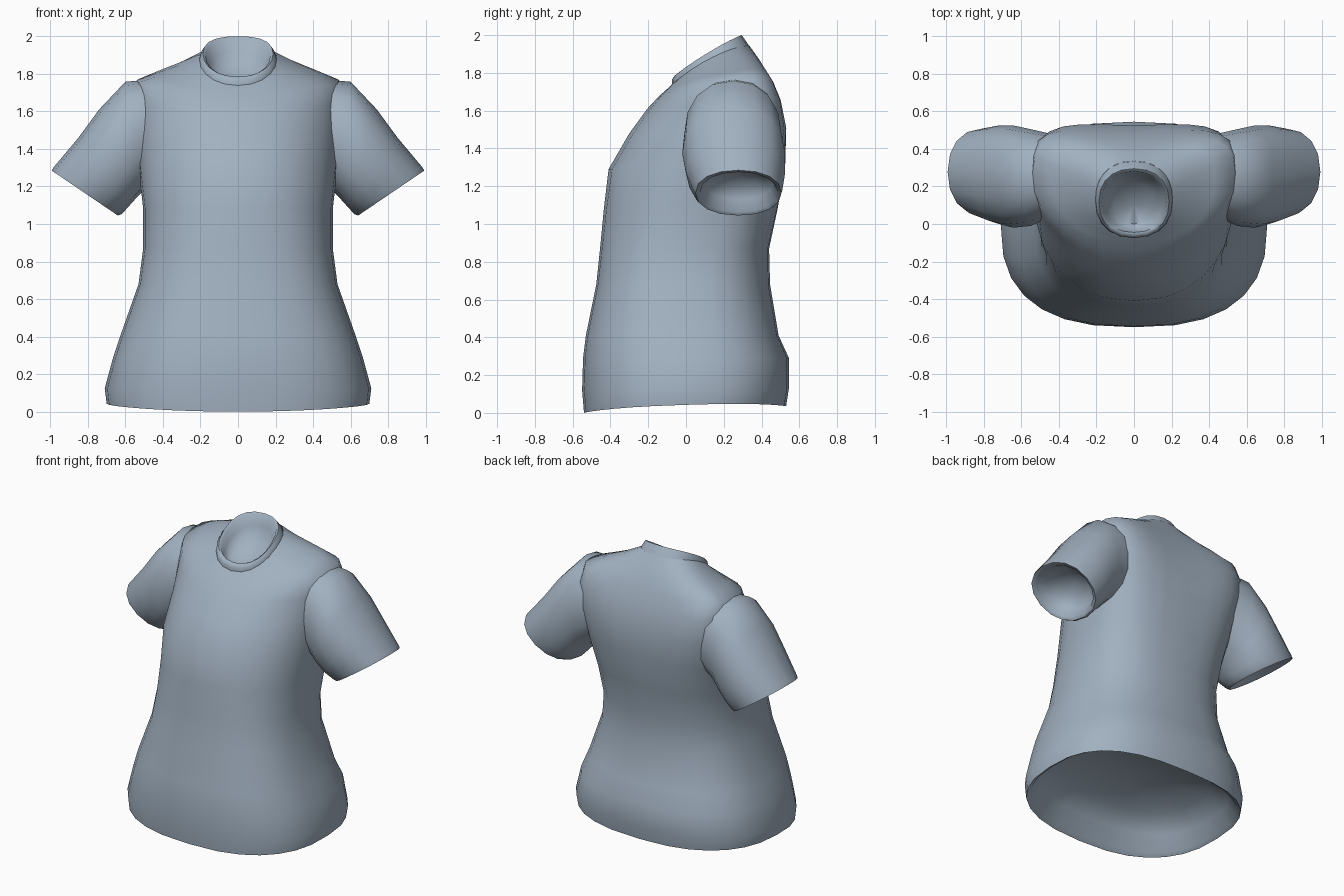
import bpy
import bmesh
import math
from mathutils import Vector

cube = bpy.data.objects.get("Cube")
if cube:
    bpy.data.objects.remove(cube, do_unlink=True)

# Cloth material
cloth = bpy.data.materials.new("blue grey cloth")
cloth.use_nodes = True
colour = (0.36, 0.44, 0.53, 1)
cloth.diffuse_color = colour
bsdf = cloth.node_tree.nodes["Principled BSDF"]
bsdf.inputs["Base Color"].default_value = colour
bsdf.inputs["Roughness"].default_value = 0.8


def power(v, p):
    return math.copysign(abs(v) ** p, v)


def ring(bm, a, b, side, bend, p, n):
    """Rounded-square ring between points a and b, widened along side, with its sides moved by bend."""
    a, b, side, bend = Vector(a), Vector(b), Vector(side), Vector(bend)
    verts = []
    for i in range(n):
        t = math.tau * i / n
        c, s = power(math.cos(t), p), power(math.sin(t), p)
        verts.append(bm.verts.new((a + b) / 2 + (a - b) / 2 * s + side * c + bend * c * c))
    return verts


def loft(name, rings, n, cap_start=None, cap_end=None):
    """Skin a list of rings, closing an end with a fan to a given point."""
    bm = bmesh.new()
    loops = [ring(bm, *r, n) for r in rings]
    for lo, hi in zip(loops, loops[1:]):
        for i in range(n):
            j = (i + 1) % n
            bm.faces.new((lo[i], lo[j], hi[j], hi[i]))
    for loop, point in ((loops[0], cap_start), (loops[-1], cap_end)):
        if point:
            tip = bm.verts.new(point)
            for i in range(n):
                bm.faces.new((loop[i], loop[(i + 1) % n], tip))
    bmesh.ops.recalc_face_normals(bm, faces=bm.faces)
    mesh = bpy.data.meshes.new(name)
    bm.to_mesh(mesh)
    bm.free()
    mesh.materials.append(cloth)
    obj = bpy.data.objects.new(name, mesh)
    bpy.context.collection.objects.link(obj)
    bpy.ops.object.select_all(action="DESELECT")
    obj.select_set(True)
    bpy.context.view_layer.objects.active = obj
    bpy.ops.object.shade_smooth_by_angle(angle=math.radians(60))


def body_ring(half, yf, zf, yb, zb, back=0, lift=0, p=0.78):
    return ((0, yb, zb), (0, yf, zf), (half, 0, 0), (0, back, lift), p)


# Torso: recessed hem, flared skirt, waist, chest and shoulders
torso = [
    body_ring(0.50, -0.36, 0.23, 0.36, 0.23),
    body_ring(0.62, -0.46, 0.14, 0.46, 0.14),
    body_ring(0.675, -0.515, 0.025, 0.51, 0.05, 0, 0.02),
    body_ring(0.70, -0.54, 0.0, 0.53, 0.035, 0, 0.025),
    body_ring(0.71, -0.55, 0.12, 0.545, 0.13),
    body_ring(0.665, -0.545, 0.29, 0.545, 0.29),
    body_ring(0.625, -0.53, 0.41, 0.49, 0.41),
    body_ring(0.53, -0.475, 0.68, 0.445, 0.68),
    body_ring(0.505, -0.455, 0.87, 0.44, 0.87, 0.02),
    body_ring(0.505, -0.435, 1.08, 0.485, 1.08, 0.05),
    body_ring(0.53, -0.41, 1.29, 0.525, 1.32, 0.1),
    body_ring(0.545, -0.30, 1.48, 0.525, 1.51, 0.14),
    body_ring(0.555, -0.205, 1.61, 0.49, 1.65, 0.14, 0.03),
    body_ring(0.54, -0.14, 1.68, 0.455, 1.74, 0.11, 0.055),
    body_ring(0.43, -0.10, 1.715, 0.425, 1.805, 0.07, 0.045),
    body_ring(0.30, -0.08, 1.735, 0.385, 1.875, 0.03, 0.045, 0.85),
    body_ring(0.205, -0.065, 1.745, 0.335, 1.945, 0, 0.035, 0.9),
]
loft("shirt_body", torso, 28, cap_start=(0, 0, 0.27))

# Collar: low band, raised at the front, around a shallow neck opening
collar = [
    body_ring(0.208, -0.075, 1.738, 0.335, 1.94, 0, 0.03, 0.9),
    body_ring(0.203, -0.075, 1.765, 0.322, 1.962, 0, 0.025, 0.9),
    body_ring(0.187, -0.06, 1.785, 0.295, 2.0, 0, 0.015, 0.88),
    body_ring(0.172, -0.045, 1.785, 0.28, 1.99, 0, 0.01, 0.88),
    body_ring(0.155, -0.03, 1.74, 0.27, 1.92, 0, 0, 0.9),
    body_ring(0.11, 0.0, 1.71, 0.22, 1.83, 0, 0, 1),
]
loft("collar", collar, 20, cap_end=(0, 0.11, 1.75))

# Sleeves: top and bottom point (x, z), front and back y
sleeve = [
    (0.46, 1.77, 0.42, 1.24, 0.04, 0.48, 0.9),
    (0.60, 1.758, 0.50, 1.18, -0.01, 0.505, 0.9),
    (0.74, 1.61, 0.545, 1.135, -0.02, 0.525, 0.9),
    (0.85, 1.46, 0.59, 1.085, 0.0, 0.525, 0.9),
    (0.98, 1.305, 0.62, 1.052, 0.04, 0.51, 0.92),
    (0.993, 1.285, 0.64, 1.045, 0.05, 0.505, 0.92),
    (0.965, 1.275, 0.655, 1.063, 0.075, 0.485, 0.92),
    (0.88, 1.30, 0.63, 1.13, 0.10, 0.46, 0.95),
    (0.79, 1.29, 0.66, 1.20, 0.18, 0.38, 1),
]
for side, name in ((1, "left_sleeve"), (-1, "right_sleeve")):
    rings = []
    for xt, zt, xb, zb, yf, yb, p in sleeve:
        mid = (yf + yb) / 2
        rings.append(((side * xt, mid, zt), (side * xb, mid, zb),
                      (0, (yb - yf) / 2, 0), (0, 0, 0), p))
    loft(name, rings, 16, cap_end=(side * 0.71, 0.28, 1.26))
